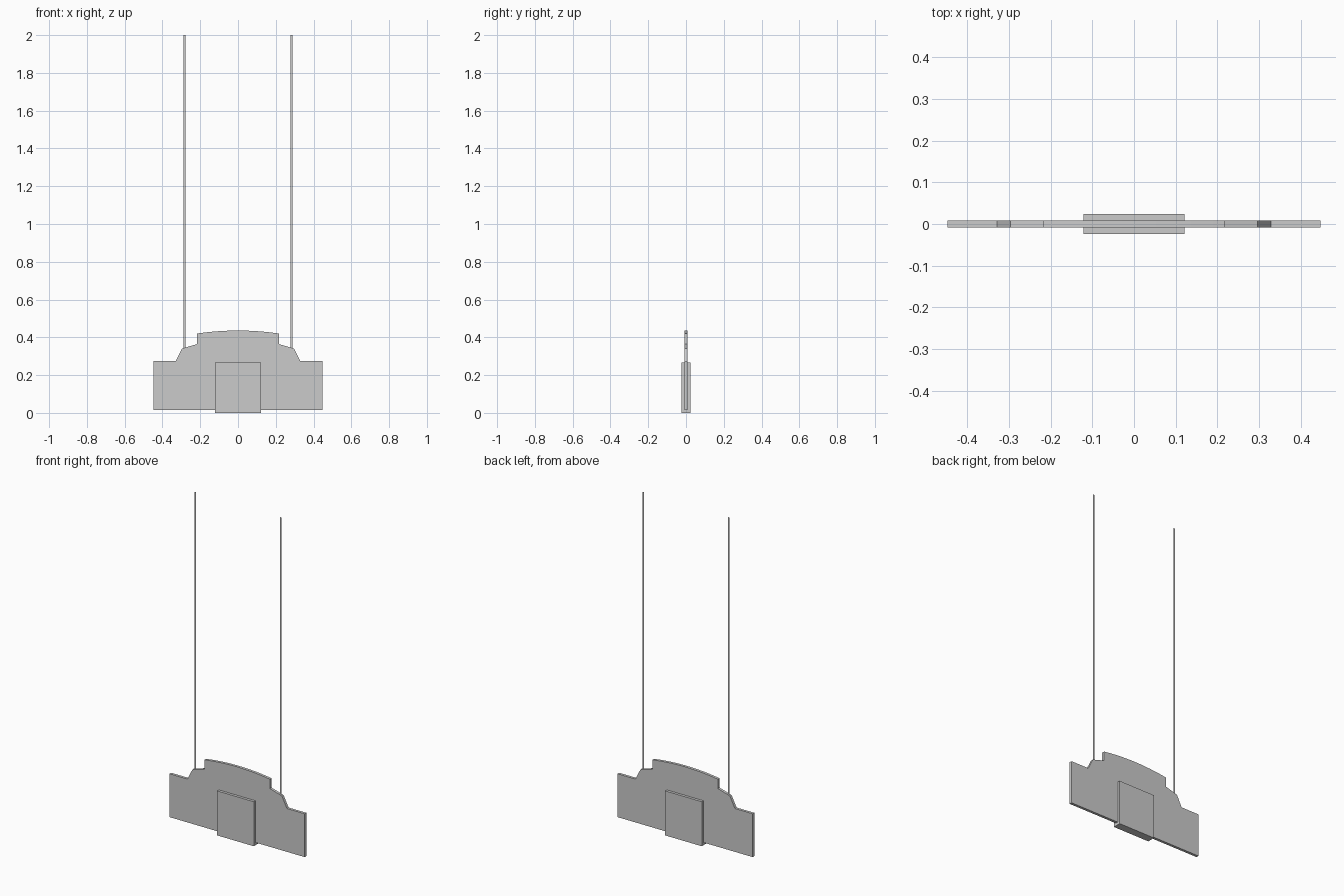
import bpy

if "Cube" in bpy.data.objects:
    bpy.data.objects.remove(bpy.data.objects["Cube"])


def make_object(name, verts, faces):
    mesh = bpy.data.meshes.new(name)
    mesh.from_pydata(verts, [], faces)
    mesh.update()
    obj = bpy.data.objects.new(name, mesh)
    bpy.context.collection.objects.link(obj)
    return obj


def extrude_profile(name, profile, half_depth):
    """Solid plate from a counter-clockwise x/z outline, centred on y = 0."""
    n = len(profile)
    verts = [(x, -half_depth, z) for x, z in profile]
    verts += [(x, half_depth, z) for x, z in profile]
    faces = [tuple(range(n)), tuple(range(2 * n - 1, n - 1, -1))]
    faces += [(i, i + n, (i + 1) % n + n, (i + 1) % n) for i in range(n)]
    return make_object(name, verts, faces)


# Sign board: stepped shoulders with a shallow arched crown
steps = [(0.447, 0.016), (0.447, 0.275), (0.329, 0.275),
         (0.296, 0.341), (0.217, 0.364)]
half_width, segments = 0.217, 16
crown = []
for i in range(segments + 1):
    t = 1 - 2 * i / segments
    crown.append((half_width * t, 0.436 - 0.016 * t * t))
outline = steps + crown + [(-x, z) for x, z in reversed(steps)]
extrude_profile("sign_board", outline, 0.008)

# Raised centre panel, standing proud of both faces
w, top = 0.121, 0.266
extrude_profile("centre_panel", [(-w, 0), (w, 0), (w, top), (-w, top)], 0.024)

# Flat hanging straps
for side, label in ((-1, "left"), (1, "right")):
    x, hw = side * 0.283, 0.006
    make_object("hanging_strap_" + label,
                [(x - hw, 0, 0.34), (x + hw, 0, 0.34),
                 (x + hw, 0, 2.0), (x - hw, 0, 2.0)], [(0, 1, 2, 3)])
